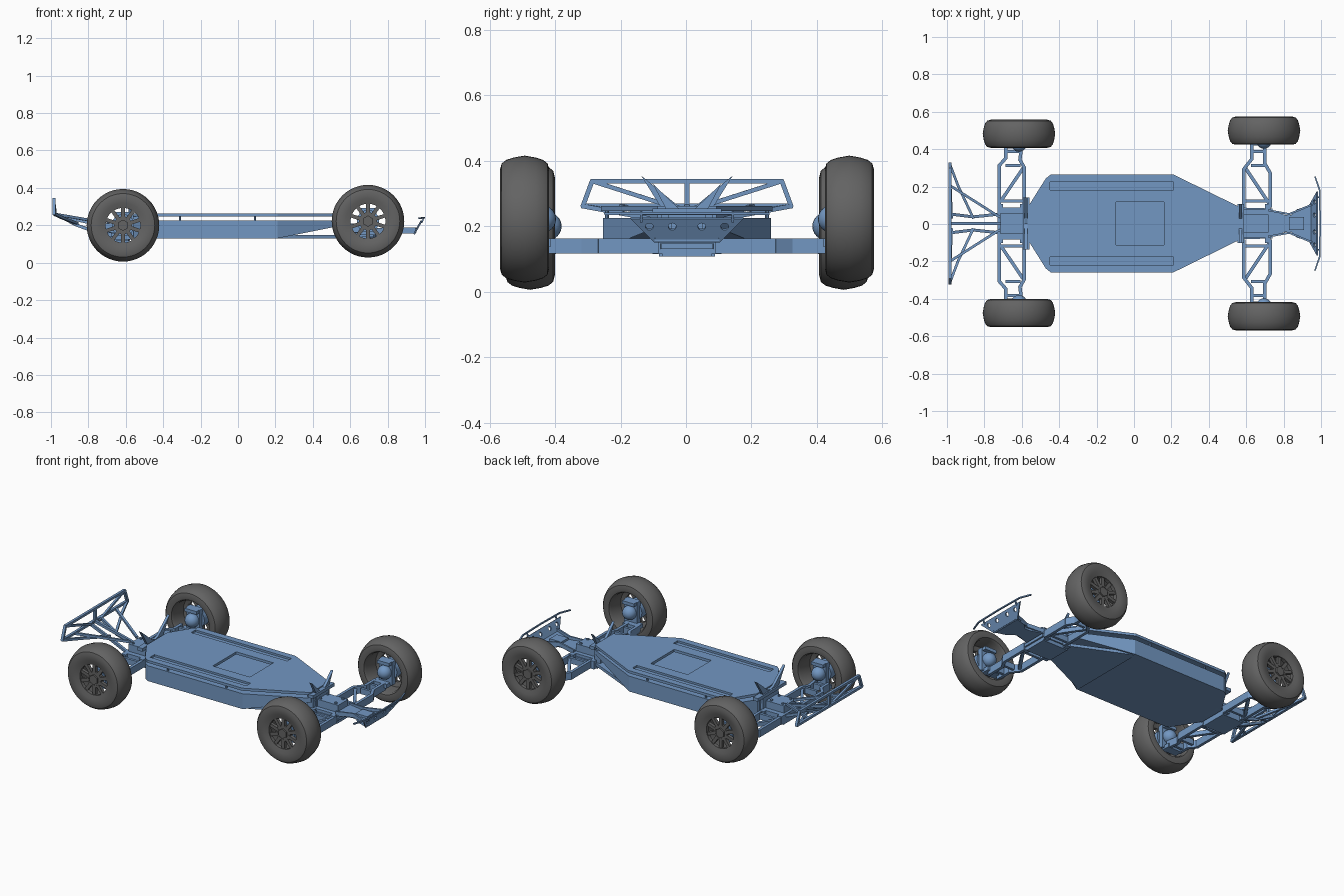
import bpy, bmesh, math
from mathutils import Vector, Matrix

old = bpy.data.objects.get("Cube")
if old:
    bpy.data.objects.remove(old, do_unlink=True)

CY = 0.003  # slight sideways offset of the whole vehicle


def material(name, rgb):
    m = bpy.data.materials.new(name)
    m.use_nodes = True
    m.diffuse_color = (*rgb, 1)
    m.node_tree.nodes["Principled BSDF"].inputs["Base Color"].default_value = (*rgb, 1)
    return m


BLUE = material("steel_blue", (0.17, 0.31, 0.54))
GREY = material("rubber_grey", (0.125, 0.125, 0.125))


def finish(bm, name, mat, smooth=False):
    bmesh.ops.recalc_face_normals(bm, faces=bm.faces[:])
    me = bpy.data.meshes.new(name)
    bm.to_mesh(me)
    bm.free()
    me.materials.append(mat)
    ob = bpy.data.objects.new(name, me)
    bpy.context.scene.collection.objects.link(ob)
    ob.location.y = CY
    if smooth:
        bpy.ops.object.select_all(action='DESELECT')
        ob.select_set(True)
        bpy.context.view_layer.objects.active = ob
        bpy.ops.object.shade_smooth_by_angle(angle=math.radians(35))
    return ob


def box(bm, x0, x1, y0, y1, z0, z1):
    c = Vector((x0 + x1, y0 + y1, z0 + z1)) / 2
    bmesh.ops.create_cube(bm, size=1, matrix=Matrix.Translation(c)
                          @ Matrix.Diagonal((abs(x1 - x0), abs(y1 - y0), abs(z1 - z0), 1)))


def path(bm, pts, w, h):
    """Rectangular bars following a list of points."""
    for a, b in zip(pts, pts[1:]):
        a, b = Vector(a), Vector(b)
        d = b - a
        bmesh.ops.create_cube(bm, size=1, matrix=Matrix.Translation((a + b) / 2)
                              @ d.to_track_quat('X', 'Z').to_matrix().to_4x4()
                              @ Matrix.Diagonal((d.length + w * 0.4, w, h, 1)))


def loft(bm, low, high):
    """Solid between two rings of equal point count."""
    a = [bm.verts.new(p) for p in low]
    b = [bm.verts.new(p) for p in high]
    bm.faces.new(a)
    bm.faces.new(b)
    n = len(a)
    for i in range(n):
        bm.faces.new((a[i], a[(i + 1) % n], b[(i + 1) % n], b[i]))


def mirrored(half):
    """Close a half outline of (x, y) across y = 0."""
    return half + [(x, -y) for x, y in reversed(half)]


def slab(bm, outline, z0, z1):
    loft(bm, [(x, y, z0) for x, y in outline], [(x, y, z1) for x, y in outline])


def cylinder(bm, c, r, depth, axis, seg=24):
    q = Vector(axis).to_track_quat('Z', 'Y').to_matrix().to_4x4()
    bmesh.ops.create_cone(bm, cap_ends=True, segments=seg, radius1=r, radius2=r,
                          depth=depth, matrix=Matrix.Translation(c) @ q)


def cut(ob, bm):
    """Subtract the cutter mesh from an object and discard the cutter."""
    tool = finish(bm, "cutter", BLUE)
    mod = ob.modifiers.new("cut", 'BOOLEAN')
    mod.operation, mod.object, mod.solver = 'DIFFERENCE', tool, 'EXACT'
    bpy.context.view_layer.update()
    me = bpy.data.meshes.new_from_object(ob.evaluated_get(bpy.context.evaluated_depsgraph_get()))
    ob.modifiers.clear()
    ob.data = me
    bpy.data.objects.remove(tool, do_unlink=True)


# Chassis tub with a kicked-up nose
tub = [(-0.56, 0.1), (-0.47, 0.24), (-0.44, 0.257), (0.21, 0.257), (0.56, 0.085)]
bm = bmesh.new()
out = mirrored(tub)
loft(bm, [(x, y, 0.2 if x > 0.5 else 0.13) for x, y in out], [(x, y, 0.225) for x, y in out])
finish(bm, "chassis_tub", BLUE)
bm = bmesh.new()
slab(bm, mirrored([(0.2, 0.25), (0.56, 0.085), (0.74, 0.08)]), 0.13, 0.148)
finish(bm, "nose_keel", BLUE)

# Top deck with battery slots and a rectangular opening
bm = bmesh.new()
slab(bm, mirrored([(-0.56, 0.1), (-0.472, 0.24), (-0.445, 0.262), (0.21, 0.262), (0.56, 0.09)]), 0.246, 0.262)
deck = finish(bm, "top_deck", BLUE)
bm = bmesh.new()
box(bm, -0.095, 0.16, -0.115, 0.115, 0.23, 0.28)
for s in (1, -1):
    box(bm, -0.45, 0.21, s * 0.18, s * 0.222, 0.25, 0.28)
cut(deck, bm)

# Deck standoffs
bm = bmesh.new()
for x in (-0.31, 0.09):
    for s in (1, -1):
        cylinder(bm, (x, s * 0.245, 0.235), 0.006, 0.025, (0, 0, 1), 10)
box(bm, -0.57, -0.53, -0.09, 0.09, 0.13, 0.255)
box(bm, 0.53, 0.57, -0.08, 0.08, 0.13, 0.255)
finish(bm, "deck_standoffs", BLUE)

# Gearboxes with bolted top covers
for name, x0, x1, w in (("rear", -0.73, -0.58, 0.085), ("front", 0.555, 0.73, 0.075)):
    bm = bmesh.new()
    box(bm, x0, x1, -w, w, 0.108, 0.165)
    box(bm, x0 + 0.015, x1 - 0.01, -w * 0.65, w * 0.65, 0.165, 0.21)
    for s in (1, -1):
        box(bm, x0, x0 + 0.03, s * 0.06, s * 0.105, 0.115, 0.165)
        box(bm, x1 - 0.03, x1, s * 0.06, s * 0.105, 0.115, 0.165)
        for x in (x0 + 0.035, x1 - 0.035):
            cylinder(bm, (x, s * w * 0.45, 0.213), 0.008, 0.01, (0, 0, 1), 8)
    finish(bm, name + "_gearbox", BLUE)

# Shock towers: splayed horns on a cross plate
horn = [(0.0, 0.16), (0.08, 0.16), (0.075, 0.25), (0.14, 0.355), (0.03, 0.265), (0.0, 0.255)]
for name, x, k in (("rear", -0.577, 1.0), ("front", 0.57, 0.75)):
    bm = bmesh.new()
    for s in (1, -1):
        ring = [(s * y * k, 0.16 + (z - 0.16) * (0.5 + k / 2)) for y, z in horn]
        loft(bm, [(x - 0.008, y, z) for y, z in ring], [(x + 0.008, y, z) for y, z in ring])
        path(bm, [(x, s * 0.055, 0.2), (x + (0.05 if x < 0 else -0.05), s * 0.05, 0.25)], 0.012, 0.012)
    box(bm, x - 0.017, x + 0.017, -0.14 * k, 0.14 * k, 0.235, 0.255)
    finish(bm, name + "_shock_tower", BLUE)

# Suspension arms, hub carriers and wheels
arms = {
    "rear": ([(-0.72, 0.09), (-0.72, 0.31), (-0.685, 0.35), (-0.685, 0.42)],
             [(-0.587, 0.09), (-0.587, 0.3), (-0.61, 0.34), (-0.6, 0.42)],
             [(-0.705, 0.13), (-0.59, 0.3)], -0.615, 0.2, 0.555),
    "front": ([(0.587, 0.09), (0.587, 0.29), (0.63, 0.345), (0.63, 0.44)],
              [(0.728, 0.09), (0.728, 0.27), (0.7, 0.32), (0.7, 0.43)],
              [(0.72, 0.11), (0.6, 0.29)], 0.695, 0.222, 0.572),
}
# (radius, depth from the outer side)
tyre = [(0.093, 0.012), (0.12, 0.004), (0.15, 0.0), (0.17, 0.006), (0.181, 0.02), (0.188, 0.042),
        (0.194, 0.076), (0.188, 0.11), (0.181, 0.132), (0.17, 0.146), (0.15, 0.151), (0.13, 0.148),
        (0.122, 0.135), (0.12, 0.045), (0.093, 0.035)]
SEG = 48

for name, (p1, p2, diag, wx, wz, wy) in arms.items():
    for s, side in ((1, "left"), (-1, "right")):
        label = name + "_" + side
        bm = bmesh.new()
        for p in (p1, p2, diag):
            path(bm, [(x, s * y, 0.14) for x, y in p], 0.018, 0.045 if p is not diag else 0.025)
        for y in (0.12, 0.31, 0.385):
            xa, xb = (p1[1][0], p2[1][0]) if y < 0.3 else (p1[2][0], p2[2][0])
            path(bm, [(xa, s * y, 0.14), (xb, s * y, 0.14)], 0.016, 0.035)
        finish(bm, label + "_suspension_arm", BLUE)

        # Knuckle, ball joint and drive shaft
        bm = bmesh.new()
        yi = wy - 0.15
        box(bm, wx - 0.045, wx + 0.045, s * (yi + 0.03), s * (yi + 0.065), wz - 0.075, wz + 0.07)
        box(bm, wx - 0.07, wx + 0.03, s * (yi - 0.005), s * (yi + 0.05), wz - 0.085, wz - 0.06)
        box(bm, wx - 0.04, wx + 0.04, s * (yi + 0.005), s * (yi + 0.05), wz + 0.05, wz + 0.07)
        cylinder(bm, (wx, s * (yi + 0.08), wz), 0.06, 0.05, (0, 1, 0))
        bmesh.ops.create_uvsphere(bm, u_segments=20, v_segments=12, radius=0.042,
                                  matrix=Matrix.Translation((wx, s * (yi + 0.02), wz)))
        finish(bm, label + "_knuckle", BLUE, True)

        # Tyre turned about the axle
        bm = bmesh.new()
        rings = []
        for i in range(SEG):
            a = math.tau * i / SEG
            rings.append([bm.verts.new((wx + r * math.cos(a), s * (wy - t), wz + r * math.sin(a)))
                          for r, t in tyre])
        n = len(tyre)
        for i in range(SEG):
            a, b = rings[i], rings[(i + 1) % SEG]
            for j in range(n):
                k = (j + 1) % n
                bm.faces.new((a[j], a[k], b[k], b[j]))
        finish(bm, label + "_tyre", GREY, True)

        # Spoked wheel centre with a raised hub ring
        bm = bmesh.new()
        cylinder(bm, (wx, s * (wy - 0.035), wz), 0.048, 0.03, (0, 1, 0))
        cylinder(bm, (wx, s * (wy - 0.02), wz), 0.03, 0.02, (0, 1, 0), 6)
        for i in range(10):
            a = math.tau * (i + 0.5) / 10
            d = Vector((math.cos(a), 0, math.sin(a)))
            c = Vector((wx, s * (wy - 0.028), wz))
            path(bm, [c + d * 0.04, c + d * 0.096], 0.02, 0.02)
        finish(bm, label + "_wheel_spokes", GREY)

# Rear bumper: tubular frame
bm = bmesh.new()
for s in (1, -1):
    top, low = (-0.985, s * 0.29, 0.338), (-0.985, s * 0.318, 0.262)
    path(bm, [(-0.985, 0, 0.338), top, low, (-0.985, 0, 0.262)], 0.016, 0.014)
    path(bm, [top, (-0.975, s * 0.03, 0.255)], 0.013, 0.013)
    path(bm, [low, (-0.94, s * 0.2, 0.24), (-0.86, s * 0.03, 0.21)], 0.014, 0.014)
    path(bm, [(-0.98, s * 0.2, 0.26), (-0.72, s * 0.035, 0.215)], 0.014, 0.014)
    path(bm, [(-0.98, s * 0.05, 0.262), (-0.86, s * 0.035, 0.2), (-0.72, s * 0.05, 0.15)], 0.016, 0.016)
path(bm, [(-0.985, 0, 0.338), (-0.985, 0, 0.26), (-0.7, 0, 0.19)], 0.016, 0.016)
finish(bm, "rear_bumper", BLUE)

# Front bumper mount: waisted plate
bm = bmesh.new()
slab(bm, mirrored([(0.72, 0.075), (0.81, 0.045), (0.84, 0.045), (0.87, 0.075), (0.95, 0.1)]), 0.155, 0.172)
box(bm, 0.83, 0.91, -0.035, 0.035, 0.165, 0.185)
for s in (1, -1):
    path(bm, [(0.72, s * 0.07, 0.17), (0.83, s * 0.05, 0.178), (0.95, s * 0.1, 0.175)], 0.01, 0.025)
finish(bm, "front_bumper_mount", BLUE)

# Front bumper: upswept plate with drilled holes
bm = bmesh.new()
edge = [(0.945, 0.1, 0.15), (0.985, 0.172, 0.222)]
ring = edge + [(x, -y, z) for x, y, z in reversed(edge)]
loft(bm, ring, [(x - 0.008, y, z + 0.005) for x, y, z in ring])
plate = finish(bm, "front_bumper_plate", BLUE)
bm = bmesh.new()
for y in (-0.115, -0.045, 0.045, 0.115):
    cylinder(bm, (0.97, y, 0.2), 0.012, 0.06, (0.87, 0, -0.48), 16)
cut(plate, bm)

# Thin front guard rod with swept-back ends
bm = bmesh.new()
for s in (1, -1):
    path(bm, [(0.996, 0, 0.24), (0.992, s * 0.18, 0.24), (0.968, s * 0.25, 0.238)], 0.008, 0.008)
    path(bm, [(0.982, s * 0.14, 0.215), (0.994, s * 0.14, 0.242)], 0.008, 0.008)
finish(bm, "front_guard_rod", BLUE)
